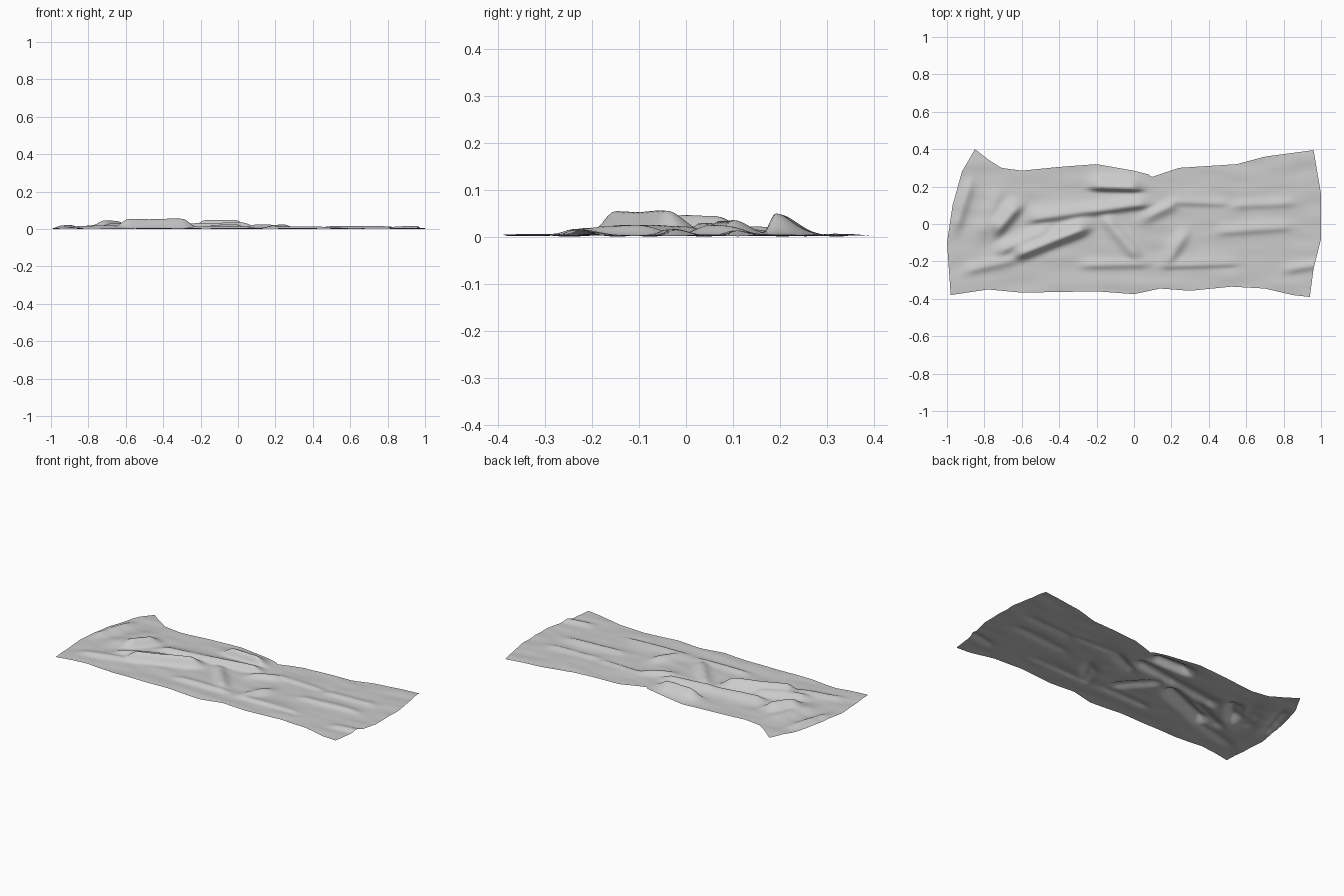
import bpy
import bmesh
import math
from mathutils import Vector, noise

if "Cube" in bpy.data.objects:
    bpy.data.objects.remove(bpy.data.objects["Cube"])

# Outline of the sheet, one polyline per side
BACK = [(-.85, .40), (-.78, .345), (-.71, .30), (-.6, .285), (-.4, .305), (-.2, .32), (0, .285),
        (.08, .265), (.09, .25), (.24, .30), (.55, .32), (.7, .36), (.96, .395)]
FRONT = [(-.98, -.38), (-.78, -.35), (-.6, -.367), (-.2, -.36), (0, -.375), (.14, -.345),
         (.3, -.357), (.52, -.335), (.7, -.345), (.85, -.38), (.94, -.39)]
LEFT = [(-.98, -.38), (-1, -.1), (-.97, .1), (-.92, .28), (-.85, .40)]
RIGHT = [(.94, -.39), (.96, -.24), (1, -.08), (1, .16), (.96, .395)]

# Folds: start, end, height, width of the front slope, width of the back slope
FOLDS = [
    ((-.58, -.15), (-.30, -.04), .052, .028, .05),
    ((-.68, -.13), (-.50, -.05), .026, .03, .04),
    ((-.71, -.01), (-.65, .06), .042, .03, .06),
    ((-.80, -.02), (-.74, .12), .015, .04, .05),
    ((-.50, .03), (-.27, .065), .026, .022, .05),
    ((-.94, .02), (-.89, .18), .018, .03, .03),
    ((-.17, .195), (-.02, .19), .046, .016, .055),
    ((-.20, .07), (.02, .10), .030, .02, .05),
    ((-.12, -.01), (-.01, -.14), .022, .035, .035),
    ((.10, .05), (.18, .09), .020, .03, .03),
    ((.20, -.17), (.25, -.09), .020, .03, .04),
    ((.20, -.225), (.50, -.215), .011, .014, .04),
    ((-.22, -.22), (.02, -.215), .012, .02, .03),
    ((.22, .115), (.45, .11), .010, .016, .03),
    ((.50, -.04), (.78, -.02), .011, .02, .04),
    ((.58, .10), (.80, .11), .010, .02, .03),
    ((-.85, -.24), (-.68, -.20), .014, .025, .04),
    ((.86, -.24), (.97, -.22), .012, .02, .03),
]


def along(line, t):
    """Point at fraction t of a polyline's length."""
    pts = [Vector(p) for p in line]
    lengths = [(b - a).length for a, b in zip(pts, pts[1:])]
    left = t * sum(lengths)
    for a, b, size in zip(pts, pts[1:], lengths):
        if left <= size:
            return a.lerp(b, left / size)
        left -= size
    return pts[-1]


def fold_height(p, start, end, height, front, back):
    """Soft ridge, steeper on one side, fading at its ends."""
    a, b = Vector(start), Vector(end)
    axis = (b - a).normalized()
    side = Vector((-axis.y, axis.x))
    if side.y < 0:
        side = -side
    run, off = (p - a).dot(axis), (p - a).dot(side)
    past = max(-run, run - (b - a).length, 0)
    width = front if off < 0 else back
    return height * math.exp(-(off / width) ** 2 - (past / .06) ** 2)


def sheet_height(p):
    z = .004 + .004 * noise.noise(Vector((p.x * 5, p.y * 14, 0)))
    # overlapping folds merge instead of piling up
    return max(z, 0) + sum(fold_height(p, *f) ** 2 for f in FOLDS) ** .5


# Crumpled cloth sheet, blended between the four sides
NU, NV = 160, 72
back = [along(BACK, i / NU) for i in range(NU + 1)]
front = [along(FRONT, i / NU) for i in range(NU + 1)]
left = [along(LEFT, j / NV) for j in range(NV + 1)]
right = [along(RIGHT, j / NV) for j in range(NV + 1)]
bm = bmesh.new()
grid = []
for j in range(NV + 1):
    v, row = j / NV, []
    for i in range(NU + 1):
        u = i / NU
        p = front[i].lerp(back[i], v) + left[j].lerp(right[j], u)
        p -= front[0].lerp(front[-1], u).lerp(back[0].lerp(back[-1], u), v)
        row.append(bm.verts.new((p.x, p.y, sheet_height(p))))
    grid.append(row)
for low, high in zip(grid, grid[1:]):
    for i in range(NU):
        bm.faces.new((low[i], low[i + 1], high[i + 1], high[i]))

# Rest the lowest point on the ground
lowest = min(v.co.z for v in bm.verts)
bmesh.ops.translate(bm, verts=bm.verts, vec=(0, 0, -lowest))
mesh = bpy.data.meshes.new("cloth_sheet")
bm.to_mesh(mesh)
bm.free()
mesh.shade_smooth()

# Plain grey fabric
GREY = (.6, .6, .6, 1)
fabric = bpy.data.materials.new("grey_fabric")
fabric.use_nodes = True
fabric.diffuse_color = GREY
fabric.node_tree.nodes["Principled BSDF"].inputs["Base Color"].default_value = GREY
mesh.materials.append(fabric)
cloth = bpy.data.objects.new("cloth_sheet", mesh)
bpy.context.collection.objects.link(cloth)
